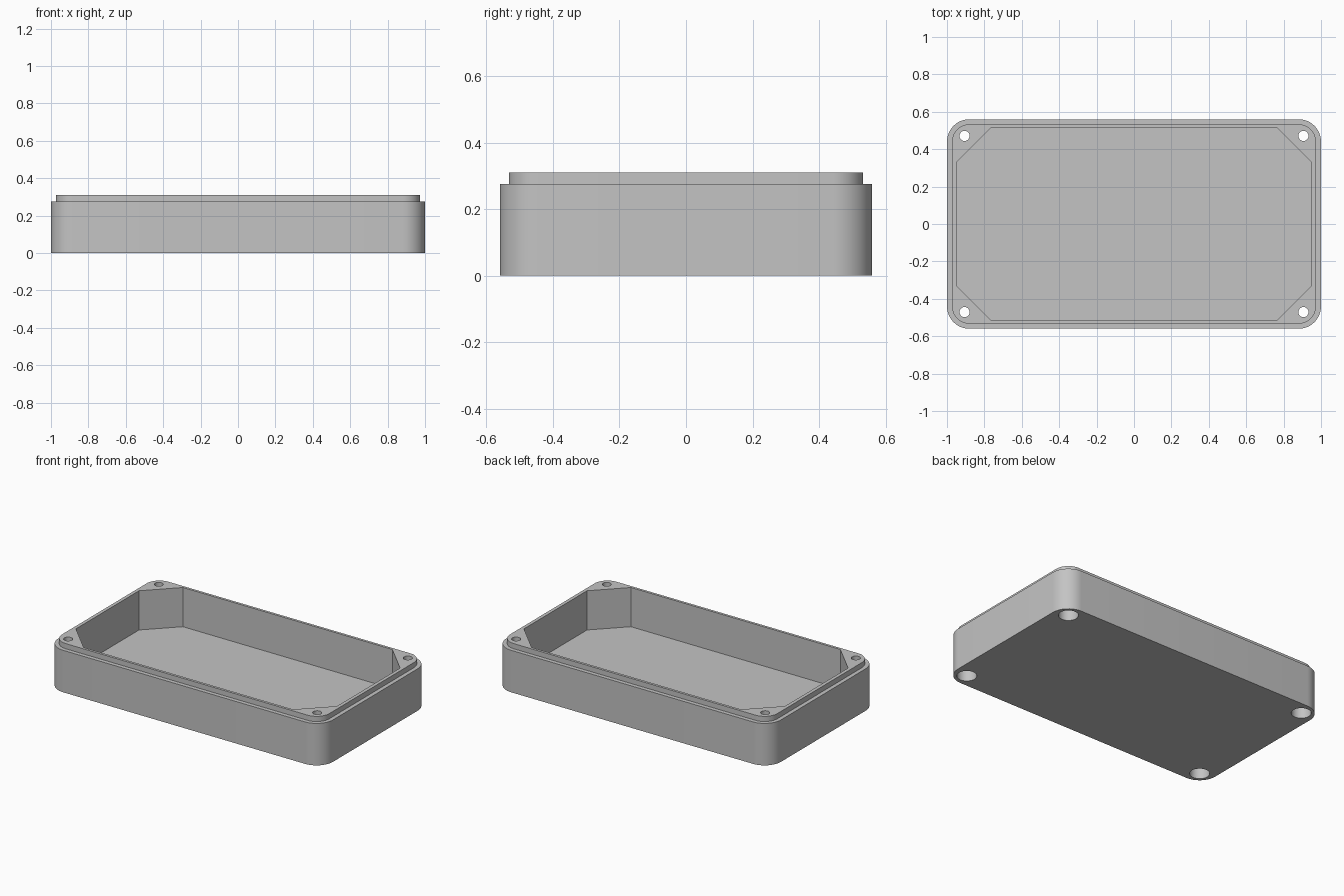
import bpy, bmesh, math

cube = bpy.data.objects.get("Cube")
if cube:
    bpy.data.objects.remove(cube, do_unlink=True)

HALF_X, HALF_Y, CORNER = 1.0, 0.56, 0.12
SHOULDER_Z, TOP_Z, FLOOR_Z = 0.276, 0.31, 0.052
LIP_INSET = 0.027

grey = bpy.data.materials.new("enclosure grey")
grey.use_nodes = True
grey.diffuse_color = (0.55, 0.55, 0.55, 1)
grey.node_tree.nodes["Principled BSDF"].inputs["Base Color"].default_value = grey.diffuse_color


def rounded_rect(inset, z, steps=12):
    r = CORNER - inset
    cx, cy = HALF_X - CORNER, HALF_Y - CORNER
    ring = []
    for quarter, (sx, sy) in enumerate([(1, 1), (-1, 1), (-1, -1), (1, -1)]):
        for i in range(steps + 1):
            a = (quarter + i / steps) * math.pi / 2
            ring.append((sx * cx + r * math.cos(a), sy * cy + r * math.sin(a), z))
    return ring


def octagon(x, y, cut, z):
    return [(x, y - cut, z), (x - cut, y, z), (cut - x, y, z), (-x, y - cut, z),
            (-x, cut - y, z), (cut - x, -y, z), (x - cut, -y, z), (x, cut - y, z)]


def circle(x, y, r, z, steps=32):
    return [(x + r * math.cos(math.tau * i / steps),
             y + r * math.sin(math.tau * i / steps), z) for i in range(steps)]


def loft(name, rings):
    """Closed solid skinned through matching rings, bottom to top."""
    bm = bmesh.new()
    loops = [[bm.verts.new(p) for p in ring] for ring in rings]
    n = len(loops[0])
    for low, high in zip(loops, loops[1:]):
        for i in range(n):
            j = (i + 1) % n
            bm.faces.new((low[i], low[j], high[j], high[i]))
    bm.faces.new(loops[0][::-1])
    bm.faces.new(loops[-1])
    bmesh.ops.recalc_face_normals(bm, faces=bm.faces[:])
    mesh = bpy.data.meshes.new(name)
    bm.to_mesh(mesh)
    bm.free()
    mesh.materials.append(grey)
    obj = bpy.data.objects.new(name, mesh)
    bpy.context.collection.objects.link(obj)
    return obj


# Tray body with a stepped lip around the rim
tray = loft("enclosure_tray", [
    rounded_rect(0, 0), rounded_rect(0, SHOULDER_Z),
    rounded_rect(LIP_INSET, SHOULDER_Z), rounded_rect(LIP_INSET, TOP_Z)])

# Cavity with chamfered corners, leaving the screw posts solid
cutters = [loft("cavity_cutter", [octagon(0.95, 0.516, 0.188, z) for z in (FLOOR_Z, 0.5)])]

# Screw holes, counterbored from below
for sx in (-1, 1):
    for sy in (-1, 1):
        x, y = sx * 0.906, sy * 0.471
        cutters.append(loft("screw_hole_cutter", [
            circle(x, y, 0.06, -0.1), circle(x, y, 0.06, 0.2),
            circle(x, y, 0.027, 0.2), circle(x, y, 0.027, 0.5)]))

# Cut, then remove the cutters
bpy.ops.object.select_all(action='DESELECT')
bpy.context.view_layer.objects.active = tray
tray.select_set(True)
for cutter in cutters:
    cutter.hide_render = True
    mod = tray.modifiers.new("cut", 'BOOLEAN')
    mod.operation = 'DIFFERENCE'
    mod.solver = 'EXACT'
    mod.object = cutter
    bpy.ops.object.modifier_apply(modifier=mod.name)
    bpy.data.objects.remove(cutter, do_unlink=True)

bpy.ops.object.shade_smooth_by_angle(angle=math.radians(30))
